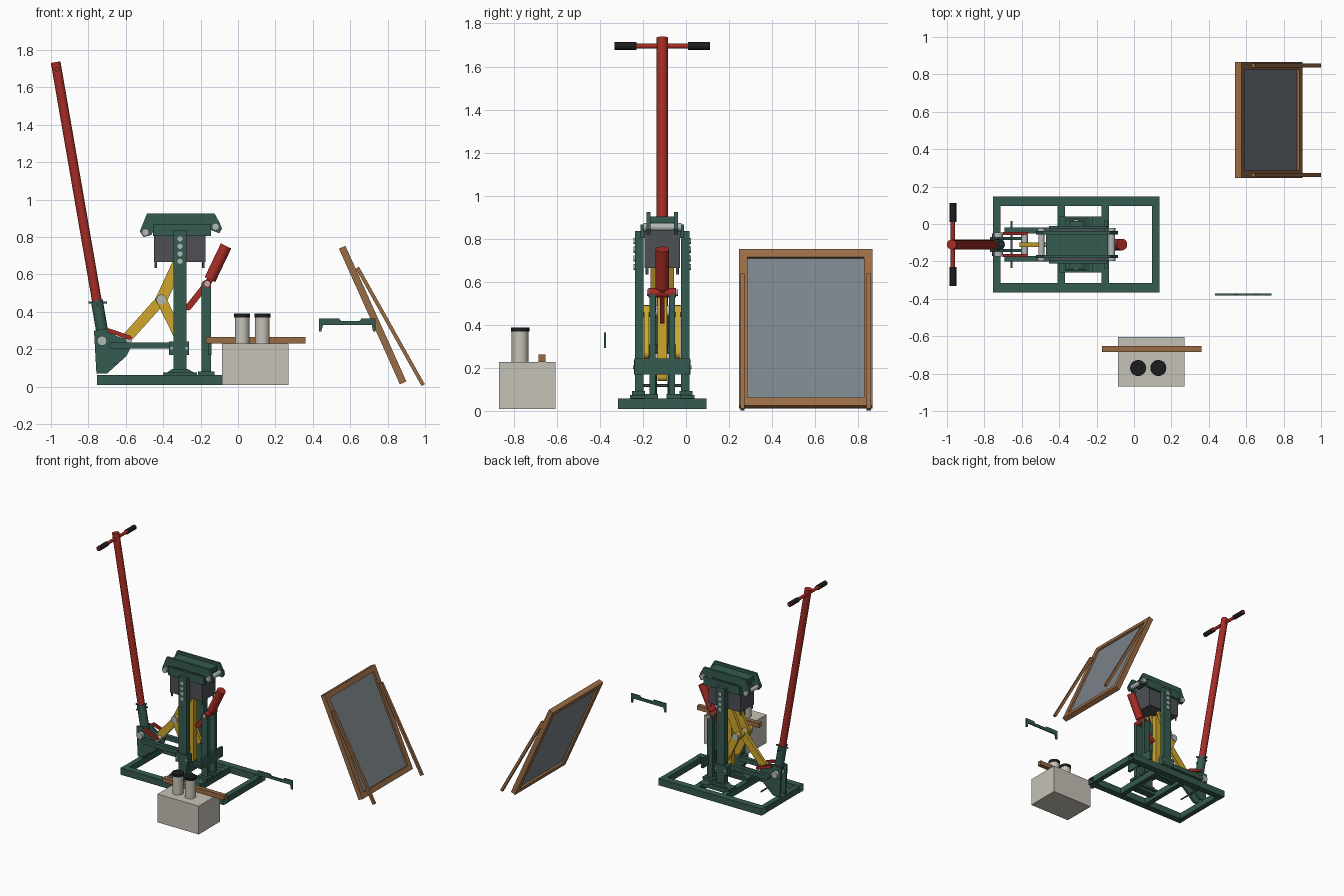
import bpy, bmesh, math
from mathutils import Vector

cube = bpy.data.objects.get("Cube")
if cube:
    bpy.data.objects.remove(cube, do_unlink=True)

MID = -0.11  # y of the machine's plane of symmetry


def material(name, r, g, b):
    m = bpy.data.materials.new(name)
    m.diffuse_color = (r, g, b, 1)
    m.use_nodes = True
    node = next(n for n in m.node_tree.nodes if n.type == 'BSDF_PRINCIPLED')
    node.inputs["Base Color"].default_value = (r, g, b, 1)
    return m


green = material("dark green paint", .035, .105, .08)
red = material("red paint", .38, .025, .018)
yellow = material("yellow paint", .62, .38, .025)
wood = material("wood", .32, .15, .06)
concrete = material("pale concrete", .56, .54, .47)
iron = material("dark grey iron", .075, .08, .09)
rubber = material("black rubber", .012, .012, .013)
steel = material("light steel", .45, .48, .48)
mesh_grey = material("sieve grey", .2, .23, .25)


def finish(name, bm, mat):
    bmesh.ops.recalc_face_normals(bm, faces=bm.faces)
    me = bpy.data.meshes.new(name)
    bm.to_mesh(me)
    bm.free()
    me.materials.append(mat)
    ob = bpy.data.objects.new(name, me)
    bpy.context.scene.collection.objects.link(ob)
    return ob


def box(name, mat, xs, ys, zs, open_ends=False):
    bm = bmesh.new()
    bmesh.ops.create_cube(bm, size=1)
    for v in bm.verts:
        v.co = [a[0] if c < 0 else a[1] for c, a in zip(v.co, (xs, ys, zs))]
    if open_ends:
        ends = [f for f in bm.faces if abs(f.normal.x) > .9]
        bmesh.ops.delete(bm, geom=ends, context='FACES_ONLY')
    return finish(name, bm, mat)


def plate(name, mat, outline, ys):
    """Outline in x and z, extruded along y."""
    bm = bmesh.new()
    face = bm.faces.new([bm.verts.new((x, ys[0], z)) for x, z in outline])
    out = bmesh.ops.extrude_face_region(bm, geom=[face])
    for v in out["geom"]:
        if isinstance(v, bmesh.types.BMVert):
            v.co.y = ys[1]
    return finish(name, bm, mat)


def link(name, mat, a, b, width, ys, rounded=True):
    """Flat bar from a to b in the x-z plane."""
    a, b = Vector(a), Vector(b)
    angle = math.atan2(b.y - a.y, b.x - a.x)
    steps = 8 if rounded else 1
    r = width / 2
    pts = []
    for end, start in ((b, angle - math.pi / 2), (a, angle + math.pi / 2)):
        for i in range(steps + 1):
            t = start + math.pi * i / steps
            pts.append((end.x + r * math.cos(t), end.y + r * math.sin(t)))
    return plate(name, mat, pts, ys)


def rod(name, mat, a, b, r, sides=20, caps=True):
    a, b = Vector(a), Vector(b)
    bm = bmesh.new()
    bmesh.ops.create_cone(bm, cap_ends=caps, segments=sides,
                          radius1=r, radius2=r, depth=(b - a).length)
    turn = (b - a).to_track_quat('Z', 'Y').to_matrix()
    for v in bm.verts:
        v.co = turn @ v.co + (a + b) / 2
    for f in bm.faces:
        f.smooth = len(f.verts) == 4
    return finish(name, bm, mat)


def pin(name, mat, x, z, half, r):
    return rod(name, mat, (x, MID - half, z), (x, MID + half, z), r)


# Base frame
for x in (-.755, -.41, -.175, .095):
    box("base_crossbar", green, (x, x + .04), (MID - .205, MID + .205), (.012, .06))
for s, side in ((-1, "right"), (1, "left")):
    def off(a, b):
        return sorted((MID + s * a, MID + s * b))

    box(side + "_base_rail", green, (-.755, .135), off(.205, .257), (.01, .062), True)
    box(side + "_post_bearer", green, (-.41, -.135), off(.09, .15), (.04, .062))

    # Main posts with feet, collars and bolts
    box(side + "_main_post", green, (-.345, -.275), off(.087, .127), (.06, .837))
    box(side + "_post_foot", green, (-.40, -.22), off(.07, .15), (.06, .075))
    plate(side + "_foot_gusset", green,
          [(-.38, .075), (-.235, .075), (-.27, .095), (-.35, .095)], off(.08, .14))
    box(side + "_post_collar", green, (-.37, -.262), off(.083, .132), (.17, .24))
    for z in (.67, .71, .75, .79):
        rod(side + "_post_bolt", steel, (-.31, MID + s * .12, z),
            (-.31, MID + s * .134, z), .014, 12)
    for x in (-.355, -.275):
        rod(side + "_collar_bolt", steel, (x, MID + s * .12, .205),
            (x, MID + s * .136, .205), .008, 8)

    # Rear uprights that carry the counterweight pivot
    link(side + "_rear_upright", green, (-.17, .08), (-.17, .545), .05, off(.032, .06))
    box(side + "_rear_foot", green, (-.215, -.125), off(.02, .085), (.06, .08))

    # Mould table rail and lid side rib
    box(side + "_table_rail", green, (-.455, -.145), off(.083, .1), (.805, .868))
    plate(side + "_lid_rib", green,
          [(-.487, .925), (-.125, .925), (-.10, .88), (-.085, .845), (-.10, .82),
           (-.14, .835), (-.165, .865), (-.43, .865), (-.465, .81), (-.505, .8),
           (-.525, .83)], off(.055, .073))
    for x, z in ((-.495, .825), (-.12, .855)):
        rod(side + "_lid_pin_head", steel, (x, MID + s * .07, z),
            (x, MID + s * .088, z), .02, 12)
    for x in (-.44, -.185):
        rod(side + "_mould_leg", iron, (x, MID + s * .07, .635),
            (x, MID + s * .07, .67), .007, 8)

    # Lever cam cheek, draw bar and latch
    plate(side + "_cam_cheek", green,
          [(-.77, .30), (-.757, .07), (-.70, .07), (-.595, .165), (-.572, .215),
           (-.575, .25), (-.65, .27), (-.70, .31)], off(.025, .04))
    link(side + "_draw_bar", green, (-.675, .22), (-.35, .22), .034, off(.06, .09))
    link(side + "_latch", red, (-.69, .30), (-.58, .262), .022, off(.05, .066))

    # Outer toggle links and upper toggle links
    link(side + "_lower_toggle", yellow, (-.41, .465), (-.315, .27), .055, off(.062, .085))
    link(side + "_upper_toggle", yellow, (-.41, .465), (-.31, .68), .062, off(.03, .055))

    # Handle grip
    rod(side + "_grip", rubber, (-.968, MID + s * .12, 1.695),
        (-.968, MID + s * .222, 1.695), .018, caps=False)

# Cross plate joining the rear uprights
box("rear_cross_plate", green, (-.16, -.142), (MID - .128, MID + .128), (.17, .245))

# Mould box, lid and piston
box("mould_box", iron, (-.45, -.175), (MID - .083, MID + .083), (.665, .85))
box("lid_plate", green, (-.47, -.14), (MID - .068, MID + .068), (.868, .905))
pin("front_lid_rod", steel, -.495, .825, .085, .016)
pin("rear_lid_rod", steel, -.12, .855, .085, .018)
link("piston_bar", yellow, (-.31, .16), (-.31, .64), .04, (MID - .022, MID + .022))

# Central toggle and pivots
link("drive_link", yellow, (-.585, .27), (-.41, .465), .055, (MID - .012, MID + .012))
pin("toggle_pin", steel, -.41, .465, .092, .026)
pin("cam_pin", steel, -.727, .245, .065, .026)
pin("drive_pin", steel, -.585, .25, .055, .018)
pin("cam_stop_pin", iron, -.655, .12, .125, .006)

# Lever with green socket and cross handle
top, low = Vector((-.975, MID, 1.735)), Vector((-.722, MID, .27))
joint = low.lerp(top, .13)
rod("lever_socket", green, low, joint, .032)
rod("lever_tube", red, joint, top, .026)
pin("lever_handle", red, -.968, 1.695, .222, .012)
rod("socket_lock_pin", iron, (-.80, MID, .45), (-.70, MID, .45), .006, 8)
pin("socket_cross_pin", iron, -.752, .44, .06, .006)

# Counterweight on its pivot
link("counterweight_arm", red, (-.265, .425), (-.15, .57), .034, (MID - .011, MID + .011))
rod("counterweight", red, (-.15, MID, .572), (-.064, MID, .752), .031)
pin("counterweight_pivot", red, -.165, .55, .064, .022)
pin("counterweight_pin", steel, -.165, .55, .072, .015)

# Block with two containers and a plank
box("stand_block", concrete, (-.085, .27), (-.868, -.605), (.01, .23))
box("plank", wood, (-.17, .36), (-.685, -.652), (.23, .265))
for x in (.022, .13):
    rod("container", concrete, (x, -.77, .23), (x, -.77, .37), .039)
    rod("container_lid", rubber, (x, -.77, .37), (x, -.77, .39), .043)

# Height gauge
plate("height_gauge", green,
      [(.433, .365), (.54, .365), (.55, .352), (.65, .352), (.66, .365), (.735, .365),
       (.735, .295), (.722, .295), (.715, .33), (.455, .33), (.445, .295), (.433, .295)],
      (-.381, -.371))

# Leaning sieve
head, foot = Vector((.557, .745)), Vector((.883, .02))
for y in (.245, .825):
    link("sieve_side", wood, head, foot, .038, (y, y + .04), False)
for name, t in (("sieve_top_bar", 0), ("sieve_bottom_bar", .95)):
    link(name, wood, head.lerp(foot, t), head.lerp(foot, t + .05), .038, (.285, .825), False)
link("sieve_mesh", mesh_grey, head.lerp(foot, .04), head.lerp(foot, .96), .008,
     (.28, .83), False)
for y in (.252, .838):
    link("sieve_prop", wood, (.638, .636), (.99, .008), .02, (y, y + .02), False)
